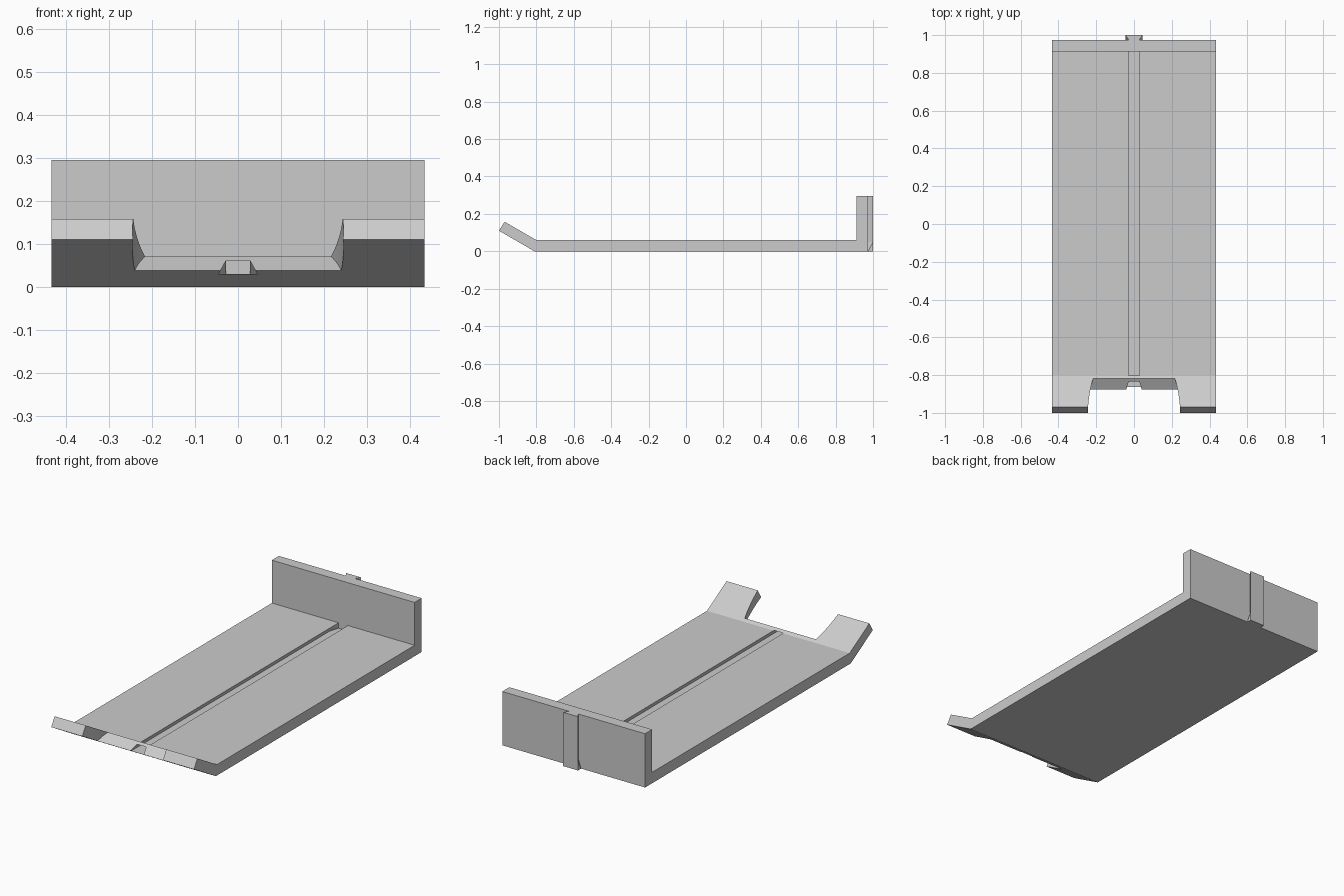
import bpy
import bmesh
from math import radians
from mathutils import Vector

if "Cube" in bpy.data.objects:
    bpy.data.objects.remove(bpy.data.objects["Cube"], do_unlink=True)

HALF_WIDTH = 0.433
NECK, FLARE = 0.028, 0.045      # half widths of the dovetail

grey = bpy.data.materials.new("light grey plastic")
grey.use_nodes = True
grey.diffuse_color = (0.6, 0.6, 0.6, 1)
grey.node_tree.nodes["Principled BSDF"].inputs["Base Color"].default_value = (0.6, 0.6, 0.6, 1)


def loft(name, sections):
    """Join rings of equal point count into a closed solid."""
    bm = bmesh.new()
    rings = [[bm.verts.new(p) for p in ring] for ring in sections]
    count = len(rings[0])
    for a, b in zip(rings, rings[1:]):
        for i in range(count):
            j = (i + 1) % count
            bm.faces.new((a[i], a[j], b[j], b[i]))
    bm.faces.new(rings[0])
    bm.faces.new(rings[-1])
    # split only the twisted faces of the tapered ends
    twisted = [f for f in bm.faces if len(f.verts) == 4 and
               abs((f.verts[3].co - f.verts[0].co).dot(
                   (f.verts[1].co - f.verts[0].co).cross(f.verts[2].co - f.verts[0].co))) > 1e-8]
    bmesh.ops.triangulate(bm, faces=twisted)
    bmesh.ops.recalc_face_normals(bm, faces=bm.faces)
    mesh = bpy.data.meshes.new(name)
    bm.to_mesh(mesh)
    bm.free()
    mesh.materials.append(grey)
    obj = bpy.data.objects.new(name, mesh)
    bpy.context.collection.objects.link(obj)
    return obj


def activate(obj):
    bpy.ops.object.select_all(action='DESELECT')
    obj.select_set(True)
    bpy.context.view_layer.objects.active = obj


def cut(target, cutter):
    cutter.hide_render = True
    mod = target.modifiers.new("cut", 'BOOLEAN')
    mod.operation = 'DIFFERENCE'
    mod.solver = 'EXACT'
    mod.object = cutter
    activate(target)
    bpy.ops.object.modifier_apply(modifier=mod.name)
    bpy.data.objects.remove(cutter, do_unlink=True)


# Tray body: base plate, raised front lip and back wall in one side profile
profile = [(-0.81, 0), (0.973, 0), (0.973, 0.295), (0.912, 0.295),
           (0.912, 0.06), (-0.80, 0.06), (-0.97, 0.158), (-1.0, 0.11)]
body = loft("tray_body", [[(x, y, z) for y, z in profile]
                          for x in (-HALF_WIDTH, HALF_WIDTH)])

# Round notch cut square through the sloping lip
bpy.ops.mesh.primitive_cylinder_add(
    vertices=96, radius=0.245, depth=0.4,
    location=Vector((0, -1.018, 0.186)), rotation=(radians(30), 0, 0))
notch = bpy.context.active_object
notch.name = "notch_cutter"
cut(body, notch)


# Dovetail groove along the plate, its undercut closing at the wall
def groove_ring(y, foot):
    return [(-NECK, y, 0.061), (-foot, y, 0.03), (foot, y, 0.03), (NECK, y, 0.061)]


groove = loft("groove_cutter", [groove_ring(-0.9, FLARE), groove_ring(0.86, FLARE),
                                groove_ring(0.9125, NECK)])
cut(body, groove)


# Dovetail rail on the back wall, its neck widening at the foot
def rail_ring(z, neck):
    return [(-neck, 0.973, z), (neck, 0.973, z), (FLARE, 1.0, z), (-FLARE, 1.0, z)]


rail = loft("back_rail", [rail_ring(0, FLARE), rail_ring(0.05, NECK),
                          rail_ring(0.295, NECK)])

activate(body)
bpy.ops.object.shade_smooth_by_angle(angle=radians(15))
